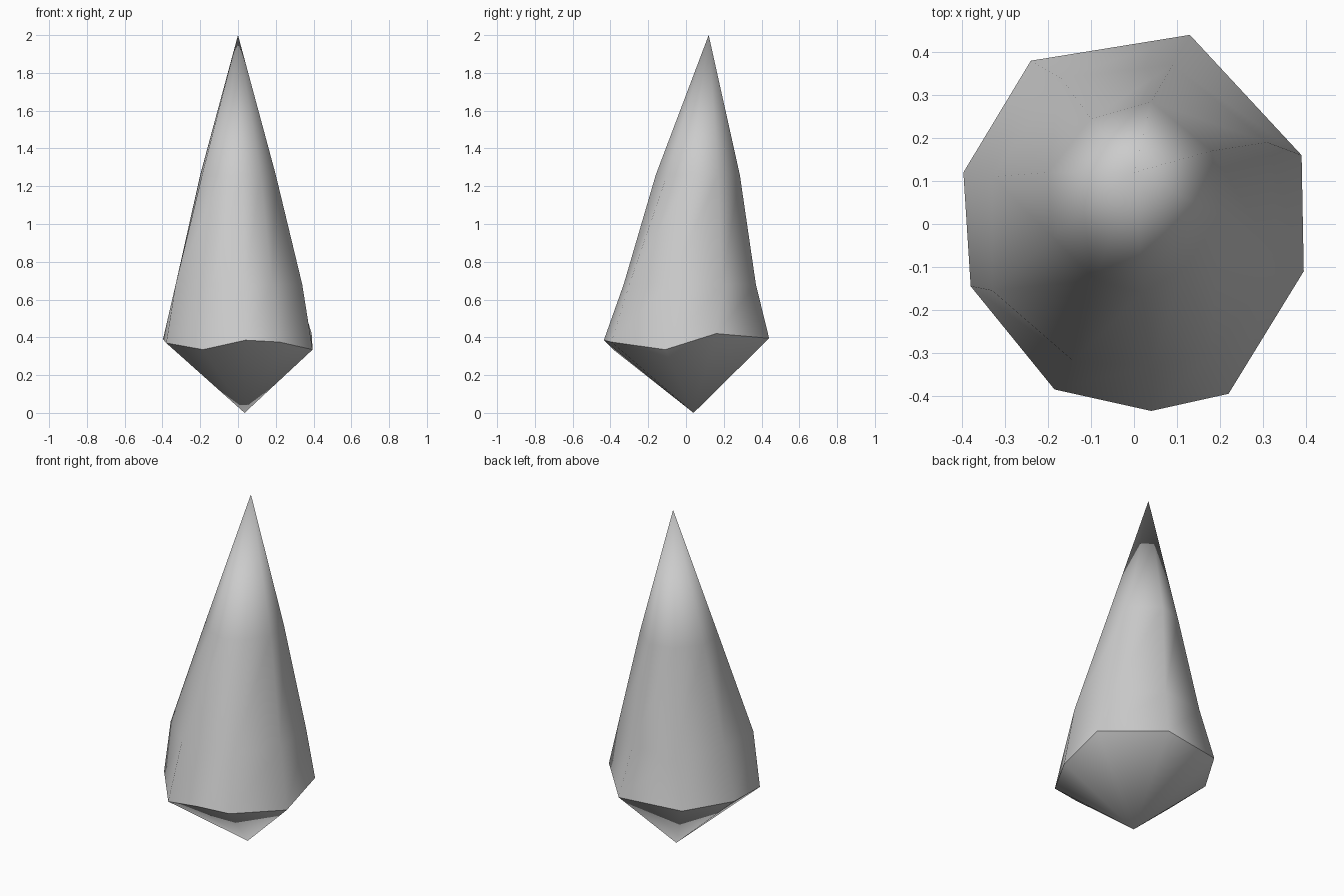
import bpy
import bmesh

# Remove the default cube only
default_cube = bpy.data.objects.get("Cube")
if default_cube:
    bpy.data.objects.remove(default_cube, do_unlink=True)


def make_material(name, colour):
    material = bpy.data.materials.new(name)
    material.use_nodes = True
    material.diffuse_color = colour
    shader = next(n for n in material.node_tree.nodes if n.type == 'BSDF_PRINCIPLED')
    shader.inputs["Base Color"].default_value = colour
    shader.inputs["Roughness"].default_value = 0.8
    return material


def add_ring(bm, outline, heights):
    return [bm.verts.new((x, y, z)) for (x, y), z in zip(outline, heights)]


def neighbours(ring):
    return zip(ring, ring[1:] + ring[:1])


def bridge(bm, lower, upper):
    for (a, b), (c, d) in zip(neighbours(lower), neighbours(upper)):
        bm.faces.new((a, b, d, c))


def fan(bm, ring, tip):
    for a, b in neighbours(ring):
        bm.faces.new((a, b, tip))


# Irregular nine-sided cross-sections, all starting at the back right corner
rim_outline = [(-.24, .38), (-.397, .12), (-.38, -.145), (-.185, -.385), (.04, -.435),
               (.22, -.395), (.395, -.11), (.39, .16), (.13, .44)]
rim_heights = [.39, .39, .37, .335, .385, .375, .335, .42, .395]
shoulder_outline = [(-.17, .34), (-.33, .11), (-.33, -.155), (-.14, -.32), (.04, -.33),
                    (.18, -.3), (.34, -.09), (.31, .19), (.09, .37)]
neck_outline = [(-.1, .245), (-.2, .12), (-.19, -.03), (-.09, -.13), (.02, -.16),
                (.12, -.1), (.2, .02), (.18, .17), (.04, .285)]

# Stone spike: faceted point below the rim, long tapering body above
bm = bmesh.new()
sides = len(rim_outline)
rim = add_ring(bm, rim_outline, rim_heights)
shoulder = add_ring(bm, shoulder_outline, [.68] * sides)
neck = add_ring(bm, neck_outline, [1.26] * sides)
top_tip = bm.verts.new((0, .12, 2))
bottom_tip = bm.verts.new((.035, .04, 0))

fan(bm, rim, bottom_tip)
bridge(bm, rim, shoulder)
bridge(bm, shoulder, neck)
fan(bm, neck, top_tip)
bmesh.ops.recalc_face_normals(bm, faces=bm.faces[:])

# Smooth surfaces with a crisp edge around the rim
for face in bm.faces:
    face.smooth = True
for a, b in neighbours(rim):
    bm.edges.get((a, b)).smooth = False

mesh = bpy.data.meshes.new("stone_spike")
bm.to_mesh(mesh)
bm.free()
mesh.materials.append(make_material("pale grey stone", (.6, .6, .6, 1)))
spike = bpy.data.objects.new("stone_spike", mesh)
bpy.context.collection.objects.link(spike)
